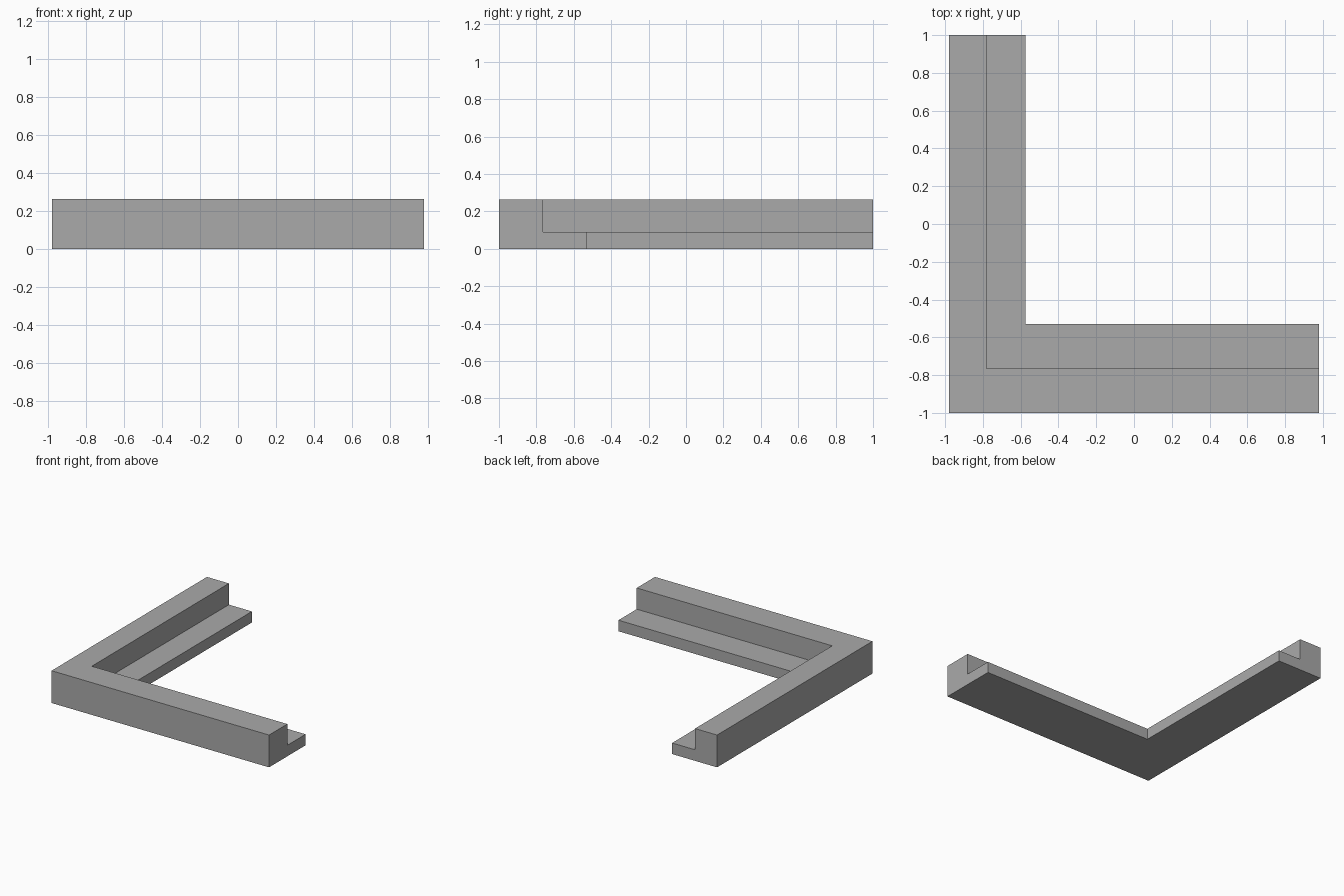
import bpy
import bmesh
import math

cube = bpy.data.objects.get("Cube")
if cube:
    bpy.data.objects.remove(cube, do_unlink=True)

# Plain grey material
grey = bpy.data.materials.new("plain grey")
grey.use_nodes = True
colour = (0.4, 0.4, 0.4, 1)
grey.diffuse_color = colour
grey.node_tree.nodes["Principled BSDF"].inputs["Base Color"].default_value = colour

END_X, END_Y = 0.98, 1.0
HEIGHT, LEDGE = 0.263, 0.09

# Stepped rebate profile: inner-corner x, inner-corner y, height
outer, wall, lip = (-0.98, -1.0), (-0.782, -0.765), (-0.575, -0.53)
profile = [(outer, 0), (lip, 0), (lip, LEDGE),
           (wall, LEDGE), (wall, HEIGHT), (outer, HEIGHT)]

# Sweep the profile from the back end, round the mitred corner, to the left end
bm = bmesh.new()
rings = [
    [bm.verts.new((x, END_Y, z)) for (x, y), z in profile],
    [bm.verts.new((x, y, z)) for (x, y), z in profile],
    [bm.verts.new((END_X, y, z)) for (x, y), z in profile],
]
for a, b in zip(rings, rings[1:]):
    for i in range(len(profile)):
        j = (i + 1) % len(profile)
        bm.faces.new((a[i], a[j], b[j], b[i]))
bm.faces.new(rings[0])
bm.faces.new(rings[-1])
bmesh.ops.recalc_face_normals(bm, faces=bm.faces)

# Merge the flat faces across the mitre
bmesh.ops.dissolve_limit(bm, angle_limit=math.radians(1),
                         verts=bm.verts, edges=bm.edges)

mesh = bpy.data.meshes.new("corner_frame")
bm.to_mesh(mesh)
bm.free()
mesh.materials.append(grey)
frame = bpy.data.objects.new("corner_frame", mesh)
bpy.context.collection.objects.link(frame)
